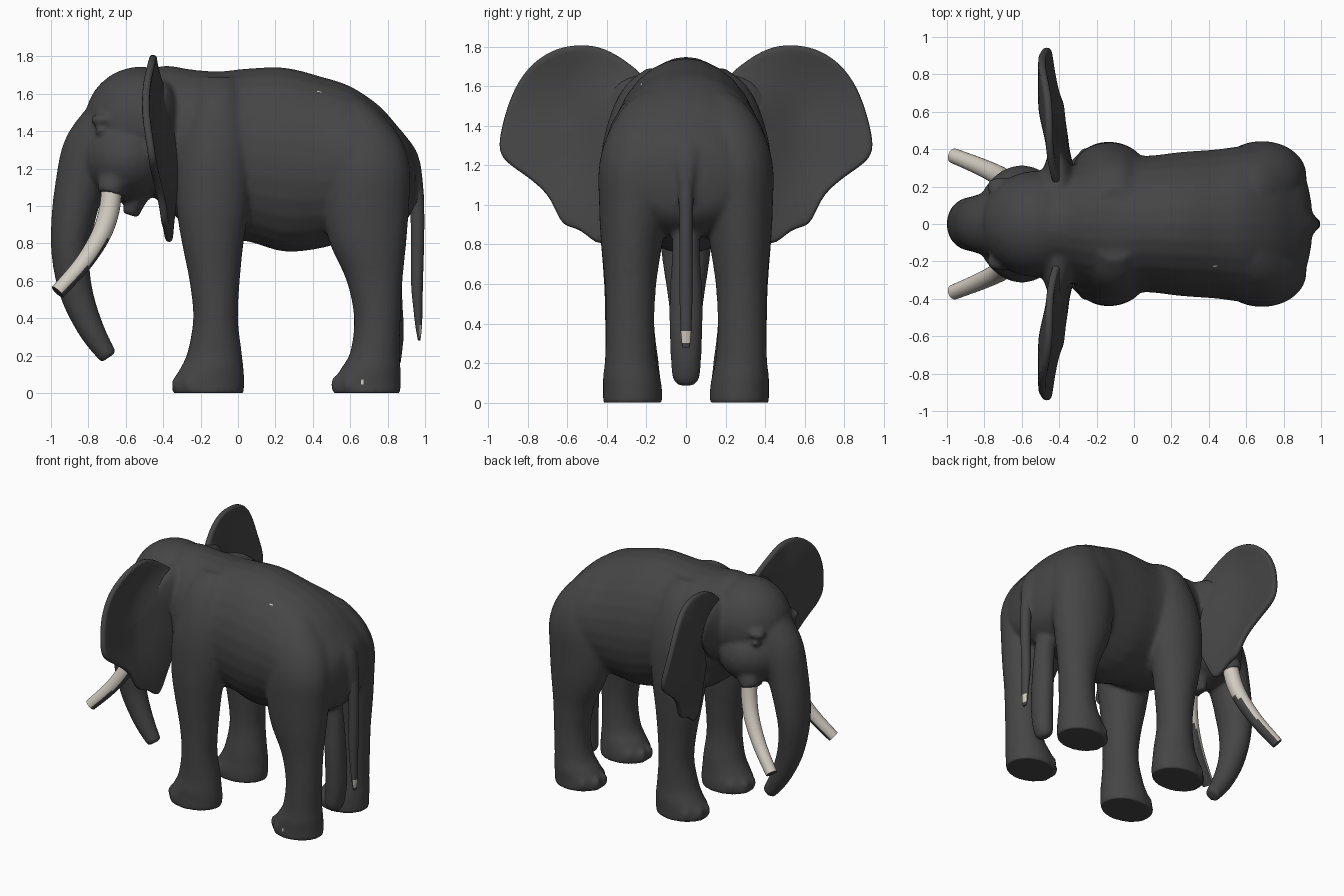
import bpy, bmesh, math
from mathutils import Vector, Matrix

if "Cube" in bpy.data.objects:
    bpy.data.objects.remove(bpy.data.objects["Cube"])


def material(name, rgb):
    m = bpy.data.materials.new(name)
    m.diffuse_color = (*rgb, 1)
    m.use_nodes = True
    m.node_tree.nodes["Principled BSDF"].inputs["Base Color"].default_value = m.diffuse_color
    return m


HIDE = material("dark_grey_hide", (0.06, 0.06, 0.06))
IVORY = material("ivory", (0.64, 0.60, 0.53))


def spline(rows, steps=4):
    """Catmull-Rom interpolation of rows of numbers."""
    out = []
    for i in range(len(rows) - 1):
        p = [rows[max(0, min(len(rows) - 1, i + k))] for k in (-1, 0, 1, 2)]
        for s in range(steps):
            t = s / steps
            out.append([0.5 * (2 * b + (c - a) * t + (2 * a - 5 * b + 4 * c - d) * t * t
                               + (3 * b - a - 3 * c + d) * t ** 3)
                        for a, b, c, d in zip(*p)])
    return out + [list(rows[-1])]


def loft(bm, rings, sides=28):
    """Skin elliptical rings given as (centre, half axis, half axis)."""
    loops = []
    for c, a, b in rings:
        ang = [2 * math.pi * k / sides for k in range(sides)]
        loops.append([bm.verts.new(c + a * math.cos(t) + b * math.sin(t)) for t in ang])
    faces = [bm.faces.new((p[k], p[(k + 1) % sides], q[(k + 1) % sides], q[k]))
             for p, q in zip(loops, loops[1:]) for k in range(sides)]
    faces += [bm.faces.new(loops[0]), bm.faces.new(loops[-1])]
    bmesh.ops.recalc_face_normals(bm, faces=faces)
    return faces


def tube(bm, rows, side=1, sides=28):
    """Tube along a path of rows (x, y, z, radius in xz plane, radius across)."""
    pts = spline(rows)
    pos = [Vector((r[0], r[1] * side, r[2])) for r in pts]
    rings = []
    for i, r in enumerate(pts):
        t = (pos[min(i + 1, len(pos) - 1)] - pos[max(i - 1, 0)]).normalized()
        a = t.cross(Vector((0, 1, 0))).normalized()
        rings.append((pos[i], a * r[3], t.cross(a) * r[4]))
    return loft(bm, rings, sides)


def leg(bm, rows, side):
    """Leg from rows (z, x min, x max, y min, y max)."""
    loft(bm, [(Vector(((x0 + x1) / 2, side * (y0 + y1) / 2, z)),
               Vector(((x1 - x0) / 2, 0, 0)), Vector((0, (y1 - y0) / 2, 0)))
              for z, x0, x1, y0, y1 in spline(rows)])


def ball(bm, c, r):
    bmesh.ops.create_uvsphere(bm, u_segments=28, v_segments=16, radius=1,
                              matrix=Matrix.Translation(c) @ Matrix.Diagonal((*r, 1)))


def finish(bm, name, mats):
    me = bpy.data.meshes.new(name)
    bm.to_mesh(me)
    bm.free()
    ob = bpy.data.objects.new(name, me)
    bpy.context.collection.objects.link(ob)
    for m in mats:
        me.materials.append(m)
    return ob


def bake(ob, angle=60):
    bpy.ops.object.select_all(action='DESELECT')
    ob.select_set(True)
    bpy.context.view_layer.objects.active = ob
    bpy.ops.object.convert(target='MESH')
    bpy.ops.object.shade_smooth_by_angle(angle=math.radians(angle))


# torso: x, bottom, top, half width
TORSO = [(-.55, 1.15, 1.70, .22), (-.40, 1.00, 1.75, .28), (-.25, .88, 1.73, .35),
         (-.10, .82, 1.72, .40), (.05, .81, 1.735, .365), (.25, .755, 1.74, .385),
         (.45, .775, 1.69, .40), (.60, .82, 1.64, .42), (.75, .84, 1.54, .42),
         (.85, .88, 1.43, .36), (.92, .95, 1.34, .24), (.95, 1.05, 1.25, .10)]
FRONT_LEG = [(-.01, -.35, .03, .12, .42), (.06, -.35, .035, .12, .42), (.13, -.31, .03, .13, .42),
             (.22, -.27, .02, .14, .41), (.40, -.24, .00, .16, .41), (.60, -.26, .01, .15, .415),
             (.80, -.30, .03, .13, .43), (1.00, -.33, .06, .11, .44), (1.25, -.33, .08, .08, .43),
             (1.45, -.29, .06, .05, .385), (1.60, -.25, .03, .02, .31), (1.69, -.2, 0, .01, .2)]
HIND_LEG = [(-.01, .51, .87, .12, .42), (.06, .51, .87, .12, .42), (.13, .55, .87, .13, .42),
            (.22, .60, .865, .15, .41), (.40, .62, .87, .16, .405), (.60, .58, .88, .15, .41),
            (.80, .49, .90, .12, .43), (1.00, .45, .915, .09, .44), (1.20, .45, .92, .07, .44),
            (1.36, .48, .87, .05, .395), (1.50, .52, .76, .03, .31), (1.57, .56, .68, .02, .22)]
TRUNK = [(-.64, 0, 1.44, .18, .20), (-.77, 0, 1.29, .17, .17), (-.845, 0, 1.10, .135, .15),
         (-.885, 0, .90, .115, .14), (-.895, 0, .72, .10, .12), (-.86, 0, .52, .088, .09),
         (-.78, 0, .33, .07, .07), (-.69, 0, .19, .05, .05)]
# ear root flare: y, x, half thickness, z, half height
EAR_ROOT = [(.12, -.40, .12, 1.42, .26), (.24, -.405, .10, 1.43, .23),
            (.34, -.41, .06, 1.45, .17), (.44, -.43, .015, 1.46, .06)]

bm = bmesh.new()
loft(bm, [(Vector((x, 0, (lo + hi) / 2)), Vector((0, w, 0)), Vector((0, 0, (hi - lo) / 2)))
          for x, lo, hi, w in spline(TORSO)])
# head, trunk and lower lip
ball(bm, (-.52, 0, 1.45), (.30, .285, .295))
ball(bm, (-.60, 0, 1.26), (.25, .315, .24))
tube(bm, TRUNK)
tube(bm, [(-.48, 0, 1.15, .09, .14), (-.54, 0, 1.05, .06, .11), (-.575, 0, .95, .045, .07)])
# tail root
tube(bm, [(.80, 0, 1.37, .07, .14), (.90, 0, 1.27, .06, .09), (.945, 0, 1.13, .045, .05),
          (.957, 0, 1.0, .03, .03)])
# hanging shape between the hind legs
tube(bm, [(.74, 0, 1.05, .07, .08), (.79, 0, .80, .07, .07), (.81, 0, .50, .07, .085),
          (.815, 0, .28, .07, .08), (.80, 0, .13, .06, .07), (.79, 0, .09, .03, .04)])
for s in (1, -1):
    leg(bm, FRONT_LEG, s)
    leg(bm, HIND_LEG, s)
    loft(bm, [(Vector((x, s * y, z)), Vector((rx, 0, 0)), Vector((0, 0, rz)))
              for y, x, rx, z, rz in spline(EAR_ROOT)])
    # toes
    for cx in (-.16, .69):
        for deg in (-55, -18, 18, 55):
            a = math.radians(180 + deg)
            ball(bm, (cx + .172 * math.cos(a), s * .27 + .13 * math.sin(a), .045),
                 (.032, .032, .05))
    # tusk sleeve, brow, eye lid
    tube(bm, [(-.58, .14, 1.25, .08, .08), (-.66, .20, 1.14, .08, .08),
              (-.69, .225, 1.06, .066, .066)], s)
    ball(bm, (-.72, s * .20, 1.46), (.07, .05, .035))
    ball(bm, (-.73, s * .205, 1.40), (.035, .045, .025))
body = finish(bm, "body", [HIDE, IVORY])
rm = body.modifiers.new("merge", 'REMESH')
rm.mode = 'VOXEL'
rm.voxel_size = 0.013
sm = body.modifiers.new("soften", 'SMOOTH')
sm.factor = 0.5
sm.iterations = 12
bake(body)
for v in body.data.vertices:        # flat soles
    v.co.z = max(v.co.z, 0)
for f in body.data.polygons:        # pale specks on the back and one foot
    x, y, z = f.center
    back = abs(x - .43) < .013 and abs(y + .225) < .006 and z > 1.3
    foot = abs(x - .665) < .010 and abs(z - .06) < .010 and y < -.38
    f.material_index = int(back or foot)

# tail with a pale patch at the tip
bm = bmesh.new()
tube(bm, [(.89, 0, 1.26, .03, .04), (.945, 0, 1.13, .04, .04), (.96, 0, .90, .036, .034),
          (.957, 0, .60, .032, .034), (.962, 0, .45, .024, .03), (.966, 0, .362, .018, .027),
          (.968, 0, .302, .010, .022), (.968, 0, .28, .006, .018)], sides=20)
for f in bm.faces:
    c = f.calc_center_median()
    if .302 < c.z < .362 and f.normal.x > .35:
        f.material_index = 1
bake(finish(bm, "tail", [HIDE, IVORY]))

# tusks with dark cut ends and dark undersides near the tip
TUSK = [(-.675, .215, 1.09, .055, .055), (-.69, .235, .97, .055, .055),
        (-.735, .265, .84, .052, .052), (-.83, .31, .69, .046, .046),
        (-.965, .365, .54, .04, .04)]
for s, n in ((1, "left"), (-1, "right")):
    bm = bmesh.new()
    tube(bm, TUSK, s, 24)[-1].material_index = 1
    for f in bm.faces:
        if f.normal.z < -.24 and f.calc_center_median().z < .84:
            f.material_index = 1
    bake(finish(bm, "tusk_" + n, [IVORY, HIDE]), 40)

# ears: outline (y, z) filled with shrinking rings, then bent along x
EAR = [(.17, 1.50), (.19, 1.62), (.28, 1.71), (.41, 1.79), (.54, 1.81), (.68, 1.78),
       (.80, 1.69), (.88, 1.56), (.93, 1.40), (.945, 1.28), (.90, 1.21), (.80, 1.14),
       (.70, 1.05), (.65, .95), (.61, .895), (.53, .87), (.43, .795), (.36, .90),
       (.28, 1.08), (.20, 1.28)]
# height, root x, rim x
EDGE = [(.75, -.36, -.375), (1.0, -.34, -.40), (1.2, -.325, -.45), (1.5, -.345, -.495),
        (1.65, -.42, -.49), (1.85, -.46, -.44)]


def ear_x(y, z):
    """Root sits back, the rim and upper edge swing forward."""
    for (z0, a0, b0), (z1, a1, b1) in zip(EDGE, EDGE[1:]):
        if z0 <= z <= z1:
            k = (z - z0) / (z1 - z0)
            root, rim = a0 + (a1 - a0) * k, b0 + (b1 - b0) * k
    t = max(0, min(1, (y - .22) / .42))
    return root + (rim - root) * t * t * (3 - 2 * t)


for s, n in ((1, "left"), (-1, "right")):
    bm = bmesh.new()
    cy, cz = .54, 1.38
    rings = []
    for k in (1, .94, .8, .6, .4, .2):
        ring = [(cy + (y - cy) * k, cz + (z - cz) * k) for y, z in spline(EAR + EAR[:1], 2)[:-1]]
        rings.append([bm.verts.new((ear_x(y, z), s * y, z)) for y, z in ring])
    m = len(rings[0])
    for p, q in zip(rings, rings[1:]):
        for k in range(m):
            bm.faces.new((p[k], p[(k + 1) % m], q[(k + 1) % m], q[k]))
    mid = bm.verts.new((ear_x(cy, cz), s * cy, cz))
    for k in range(m):
        bm.faces.new((rings[-1][k], rings[-1][(k + 1) % m], mid))
    bmesh.ops.recalc_face_normals(bm, faces=bm.faces)
    ear = finish(bm, "ear_" + n, [HIDE])
    so = ear.modifiers.new("thickness", 'SOLIDIFY')
    so.thickness = 0.04
    so.offset = 0
    ear.modifiers.new("round", 'SUBSURF').levels = 1
    bake(ear, 80)
